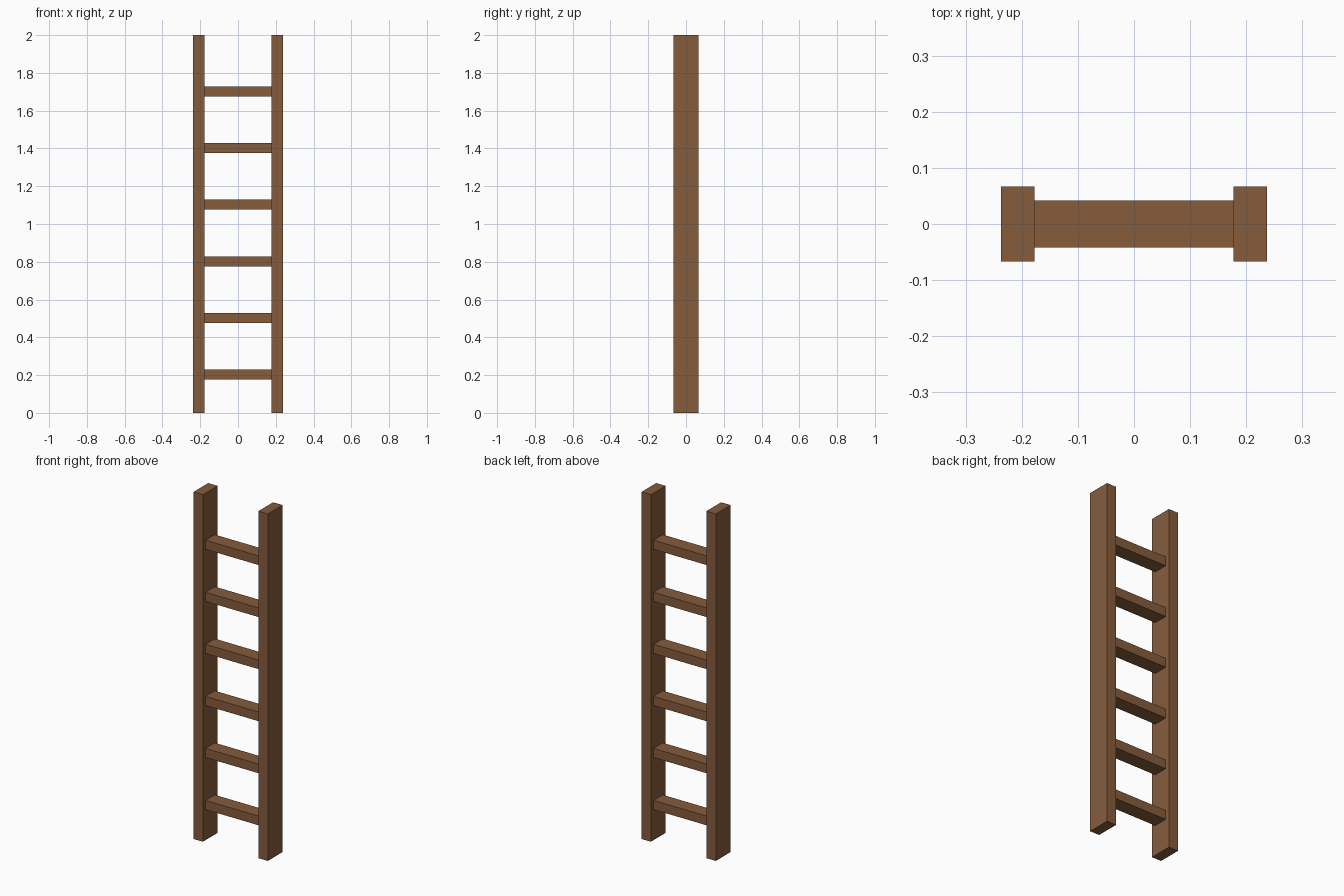
import bpy

cube = bpy.data.objects.get("Cube")
if cube:
    bpy.data.objects.remove(cube, do_unlink=True)

wood = bpy.data.materials.new("brown_wood")
wood.use_nodes = True
colour = (0.235, 0.108, 0.046, 1)
wood.diffuse_color = colour
wood.node_tree.nodes["Principled BSDF"].inputs["Base Color"].default_value = colour

RAIL_X = 0.207
RAIL_WIDTH = 0.06


def box(name, centre, size):
    bpy.ops.mesh.primitive_cube_add(size=1, location=centre)
    obj = bpy.context.object
    obj.name = name
    obj.scale = size
    bpy.ops.object.transform_apply(location=False, rotation=False, scale=True)
    obj.data.materials.append(wood)


# Upright side rails
for side, sign in (("left", 1), ("right", -1)):
    box(f"{side}_rail", (sign * RAIL_X, 0, 1), (RAIL_WIDTH, 0.134, 2))

# Evenly spaced rungs fitted between the rails
for i in range(6):
    box(f"rung_{i + 1}", (0, 0, 0.202 + 0.3 * i),
        (2 * RAIL_X - RAIL_WIDTH, 0.084, 0.053))
